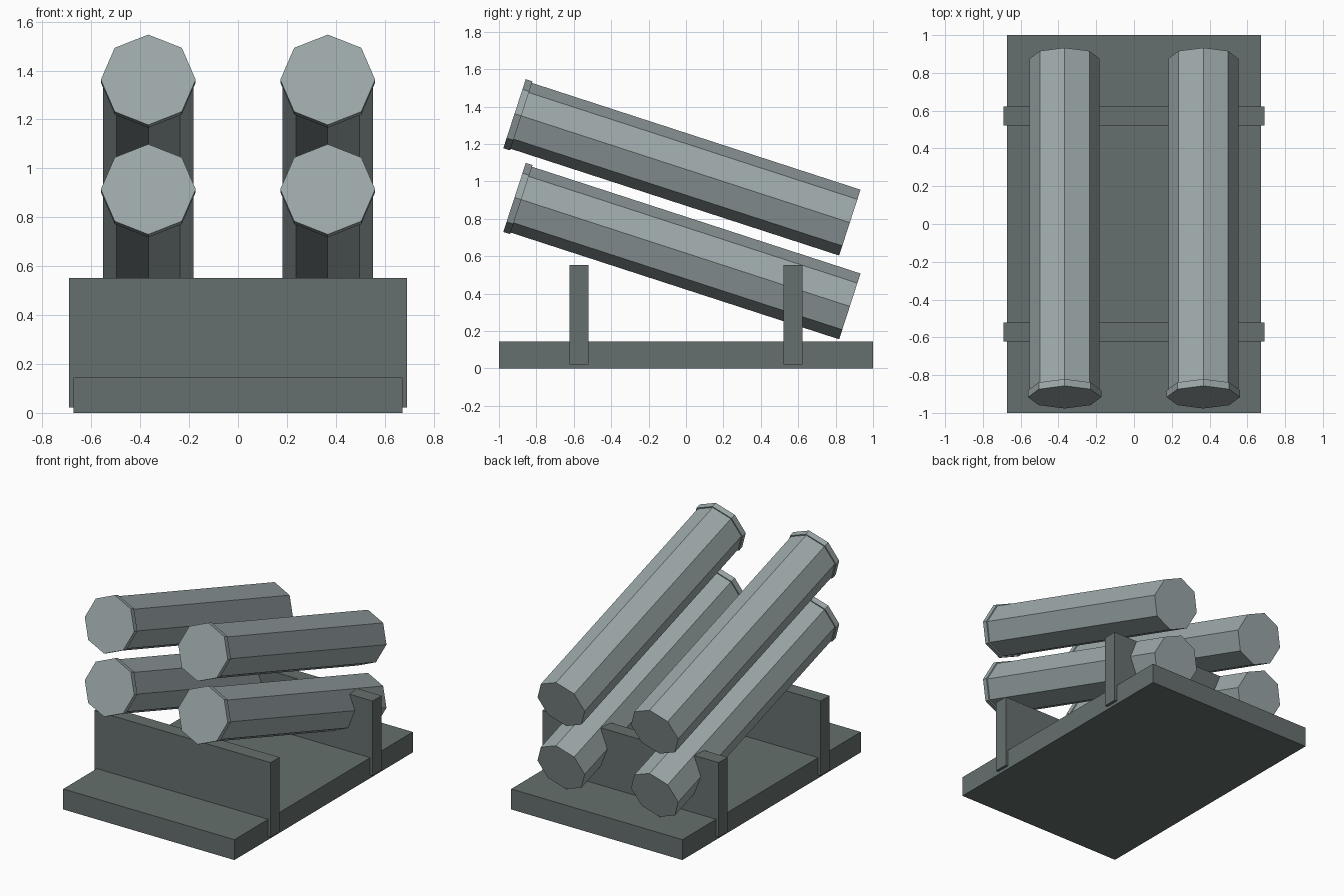
import bpy, math
from mathutils import Matrix, Vector

if "Cube" in bpy.data.objects:
    bpy.data.objects.remove(bpy.data.objects["Cube"])


def material(name, rgb):
    m = bpy.data.materials.new(name)
    m.diffuse_color = (*rgb, 1)
    m.use_nodes = True
    m.node_tree.nodes["Principled BSDF"].inputs["Base Color"].default_value = m.diffuse_color
    return m


DARK = material("dark grey green", (0.13, 0.16, 0.155))
LIGHT = material("light steel grey", (0.33, 0.39, 0.395))


def box(name, x, y0, y1, z0, z1):
    bpy.ops.mesh.primitive_cube_add(size=1)
    o = bpy.context.object
    o.name = name
    o.data.transform(Matrix.Translation((0, (y0 + y1) / 2, (z0 + z1) / 2))
                     @ Matrix.Diagonal((2 * x, y1 - y0, z1 - z0, 1)))
    o.data.materials.append(DARK)


def octagon(name, radius, start, end, place):
    # eight-sided bar along local -y, one corner pointing up
    bpy.ops.mesh.primitive_cylinder_add(vertices=8, radius=radius, depth=end - start)
    o = bpy.context.object
    o.name = name
    o.data.transform(place @ Matrix.Translation((0, -(start + end) / 2, 0))
                     @ Matrix.Rotation(math.pi / 2, 4, 'X'))
    o.data.materials.append(LIGHT)


# base plate and two cross supports
box("base_plate", 0.672, -1, 1, 0, 0.145)
box("front_support", 0.692, -0.622, -0.522, 0.022, 0.552)
box("back_support", 0.692, 0.522, 0.622, 0.022, 0.552)

# four tilted tubes with slightly wider front caps
LENGTH = 1.885
for row, z in (("lower", 0.332), ("upper", 0.78)):
    for side, x in (("left", -0.367), ("right", 0.367)):
        place = Matrix.Translation(Vector((x, 0.876, z))) @ Matrix.Rotation(math.radians(-18), 4, 'X')
        octagon(f"{row}_{side}_tube", 0.185, 0, LENGTH - 0.02, place)
        octagon(f"{row}_{side}_cap", 0.194, LENGTH - 0.038, LENGTH, place)
